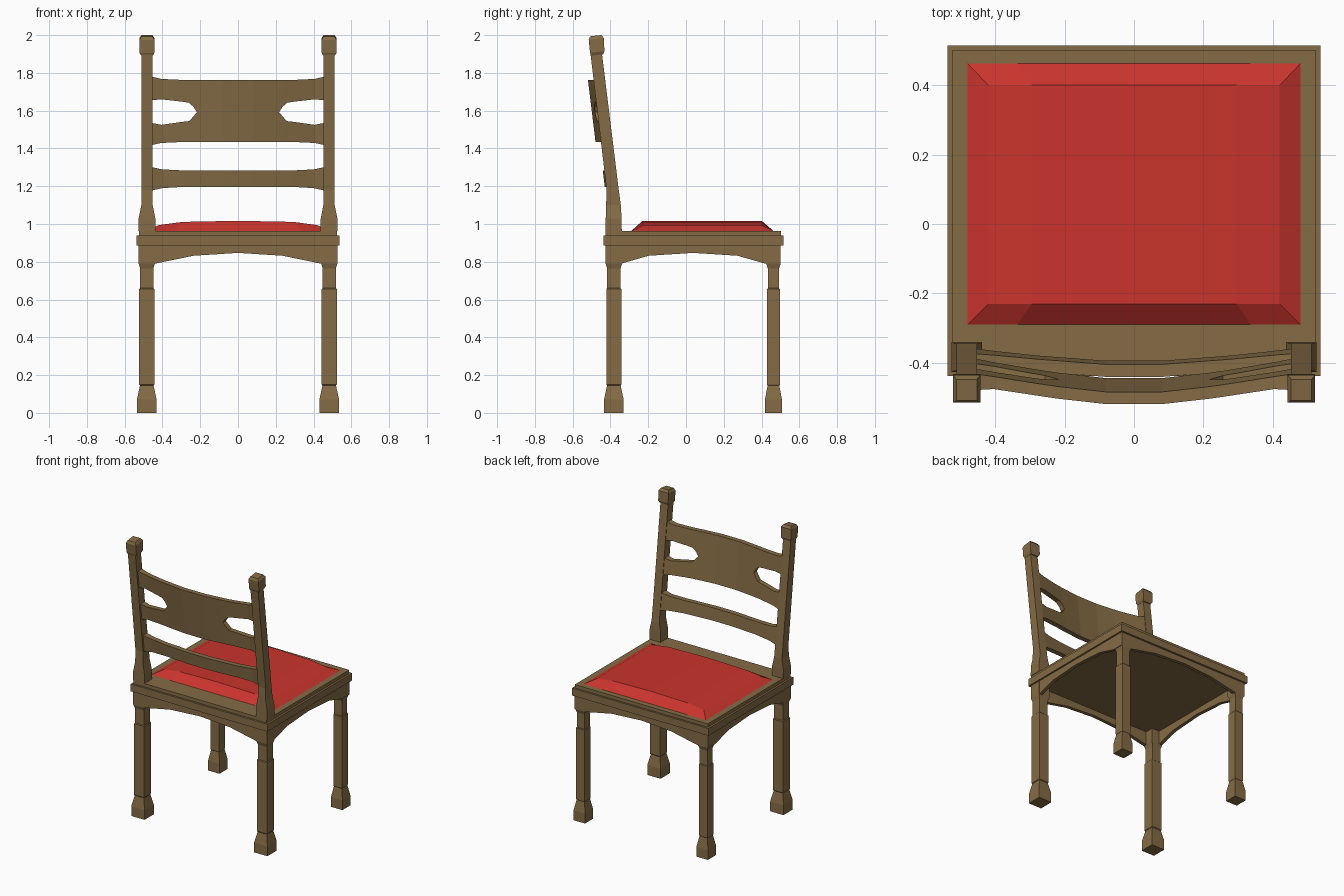
import bpy, bmesh, math

if "Cube" in bpy.data.objects:
    bpy.data.objects.remove(bpy.data.objects["Cube"])


def material(name, rgb):
    m = bpy.data.materials.new(name)
    m.diffuse_color = (*rgb, 1)
    m.use_nodes = True
    m.node_tree.nodes["Principled BSDF"].inputs["Base Color"].default_value = m.diffuse_color
    return m


WOOD = material("brown wood", (0.235, 0.150, 0.060))
RED = material("red fabric", (0.59, 0.034, 0.026))


def finish(name, bm, mat):
    bmesh.ops.remove_doubles(bm, verts=bm.verts[:], dist=1e-5)
    bmesh.ops.recalc_face_normals(bm, faces=bm.faces[:])
    me = bpy.data.meshes.new(name)
    bm.to_mesh(me)
    bm.free()
    me.materials.append(mat)
    ob = bpy.data.objects.new(name, me)
    bpy.context.collection.objects.link(ob)
    return ob


def loft(name, rings, bottom=True, top=True):
    """Stack of rectangles: (z, cx, cy, half_x, half_y[, tilt])."""
    bm = bmesh.new()
    loops = []
    for z, cx, cy, hx, hy, *tilt in rings:
        t = tilt[0] if tilt else 0
        loops.append([bm.verts.new((cx + sx * hx, cy + sy * hy, z + t * sy * hy))
                      for sx, sy in ((-1, -1), (1, -1), (1, 1), (-1, 1))])
    for a, b in zip(loops, loops[1:]):
        for i in range(4):
            j = (i + 1) % 4
            bm.faces.new((a[i], a[j], b[j], b[i]))
    if bottom:
        bm.faces.new(loops[0][::-1])
    if top:
        bm.faces.new(loops[-1])
    return finish(name, bm, WOOD)


# Seat frame: wide lip, thinner board, open where the cushion sits
LOW = 0.887
loft("seat_frame", [(LOW, 0, 0.0385, 0.537, 0.4765), (0.939, 0, 0.0385, 0.537, 0.4765),
                    (0.939, 0, 0.0385, 0.523, 0.4635), (0.963, 0, 0.0385, 0.523, 0.4635),
                    (0.963, 0, 0.0865, 0.48, 0.3765)], top=False)

# Cushion: low crown with sloped borders meeting in hips at the corners
xs = [-0.42, -0.295, 0, 0.295, 0.42]
crown = [0.994, 1.011, 1.017, 1.011, 0.994]
bm = bmesh.new()
top = [[bm.verts.new((x, y, z)) for y in (-0.23, 0.40)] for x, z in zip(xs, crown)]
rim = [[bm.verts.new((x * 0.48 / 0.42, y, 0.963)) for y in (-0.29, 0.463)] for x in xs]
for i in range(4):
    bm.faces.new((top[i][0], top[i + 1][0], top[i + 1][1], top[i][1]))
    for k in (0, 1):
        bm.faces.new((rim[i][k], rim[i + 1][k], top[i + 1][k], top[i][k]))
for i in (0, 4):
    bm.faces.new((rim[i][0], top[i][0], top[i][1], rim[i][1]))
bmesh.ops.recalc_face_normals(bm, faces=bm.faces[:])
finish("cushion", bm, RED)


# Arched aprons, open at the top where they meet the seat
def apron(name, c, half, legside, place):
    prof = [(half, LOW), (half, 0.79), (legside, 0.79), (0.235, 0.832), (0, 0.847)]
    prof += [(-u, z) for u, z in prof[-2::-1]]
    bm = bmesh.new()
    sides = [[bm.verts.new(place(c + u, z, k)) for u, z in prof] for k in (0, 1)]
    for s in sides:
        bm.faces.new(s)
    for i in range(len(prof) - 1):
        bm.faces.new((sides[0][i], sides[0][i + 1], sides[1][i + 1], sides[1][i]))
    finish(name, bm, WOOD)


T = 0.025
apron("back_apron", 0, 0.525, 0.44, lambda u, z, k: (u, -0.425 + T * k, z))
apron("front_apron", 0, 0.525, 0.44, lambda u, z, k: (u, 0.501 - T * k, z))

# Legs, side aprons and back posts, mirrored left and right
for s, side in ((1, "right"), (-1, "left")):
    apron(side + "_apron", 0.038, 0.438, 0.382,
          lambda u, z, k: (s * (0.525 - T * k), u, z))
    for name, cy, foot, mid, upper, head in (
            ("back_leg", -0.382, 0.052, 0.040, 0.035, 0.043),
            ("front_leg", 0.463, 0.045, 0.034, 0.030, 0.038)):
        cx = s * 0.483
        prof = [(0, foot), (0.07, foot), (0.145, upper + 0.001), (0.15, mid), (0.655, mid),
                (0.66, upper), (0.765, upper), (0.79, head), (LOW, head)]
        loft(f"{side}_{name}", [(z, cx, cy, w, w) for z, w in prof], top=False)
    cx = s * 0.482
    loft(side + "_post", [
        (0.963, cx, -0.383, 0.044, 0.043), (1.03, cx, -0.383, 0.044, 0.042),
        (1.10, cx, -0.384, 0.030, 0.039), (1.18, cx, -0.388, 0.030, 0.032),
        (1.90, cx, -0.475, 0.030, 0.030, 0.12)], bottom=False, top=False)
    loft(side + "_finial", [
        (1.895, cx, -0.470, 0.031, 0.031, 0.12), (1.91, cx, -0.470, 0.039, 0.038, 0.12),
        (1.980, cx, -0.475, 0.039, 0.040, 0.12), (1.997, cx, -0.478, 0.029, 0.030, 0.12)])


# Bowed back slats, built as strips of (x, low z, high z)
def slat_y(x, z, back, bow_depth, thick):
    a = abs(x)
    bow = max(0, 1 - (max(0, a - 0.08) / 0.375) ** 1.25)
    front = -0.359 - 0.122 * (z - 1.18) - bow_depth * bow
    return front - (thick + 0.013 * max(0, a - 0.40) / 0.065) * back


def slat(name, strips, bow_depth, thick):
    bm = bmesh.new()
    for pts in strips:
        rows = [[bm.verts.new((x, slat_y(x, z, k, bow_depth, thick), z))
                 for z, k in ((lo, 0), (hi, 0), (hi, 1), (lo, 1))] for x, lo, hi in pts]
        for a, b in zip(rows, rows[1:]):
            for i in range(4):
                # skip the hidden seam where the two arms join
                j = (i + 1) % 4
                bm.faces.new((a[i], a[j], b[j], b[i]))
    finish(name, bm, WOOD)


def mirrored(pts):
    return [(-x, a, b) for x, a, b in reversed(pts)]


upper = [(0.218, 1.592, 1.762), (0.235, 1.62, 1.762), (0.26, 1.642, 1.762),
         (0.30, 1.648, 1.763), (0.405, 1.66, 1.768), (0.458, 1.655, 1.780)]
lower = [(0.218, 1.435, 1.592), (0.257, 1.435, 1.545), (0.30, 1.434, 1.54),
         (0.405, 1.429, 1.525), (0.458, 1.418, 1.535)]
body = [(x, 1.435, 1.762) for x in (-0.218, -0.08, 0.08, 0.218)]
slat("upper_back_slat", [body, upper, lower, mirrored(upper), mirrored(lower)], 0.054, 0.035)

half = [(0.08, 1.197, 1.283), (0.28, 1.197, 1.283), (0.40, 1.190, 1.289), (0.458, 1.177, 1.301)]
slat("lower_back_slat", [mirrored(half) + half], 0.033, 0.036)
